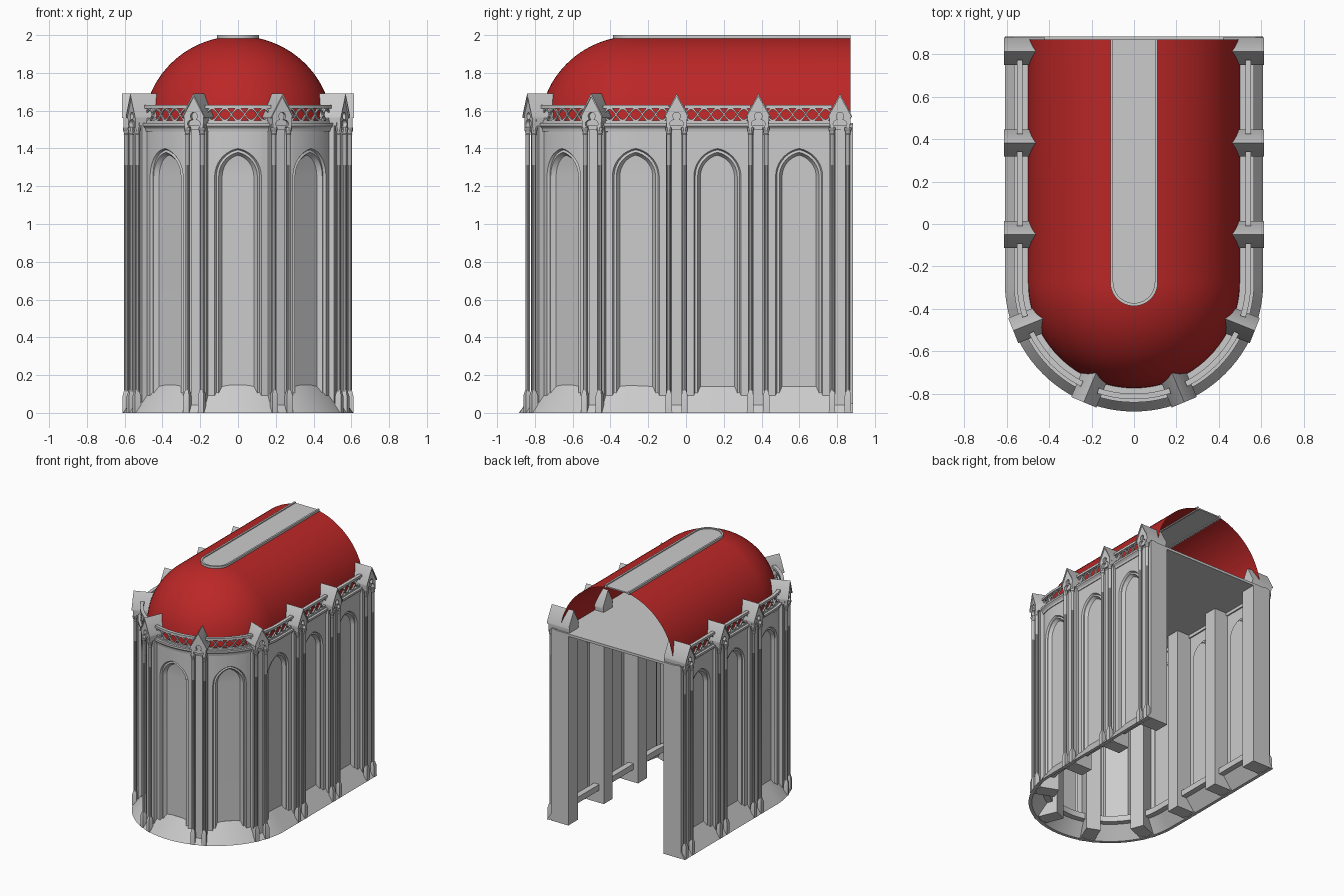
import bpy, bmesh, math
from math import sin, cos, pi, radians

if "Cube" in bpy.data.objects:
    bpy.data.objects.remove(bpy.data.objects["Cube"])

YC, R0 = -0.275, 0.545          # apse centre, wall radius
H = R0 * pi / 2                 # wall length of a quarter turn
BAY, END = 0.4325, R0 * pi / 2 + 1.16


def at(s, r, z):
    """Map distance along the U-shaped wall, offset and height to a point."""
    if abs(s) <= H:
        a = s / R0
        return (r * sin(a), YC - r * cos(a), z)
    return (math.copysign(r, s), YC + abs(s) - H, z)


def make(name, verts, faces, mat=None, smooth=True):
    me = bpy.data.meshes.new(name)
    me.from_pydata(verts, [], faces)
    bm = bmesh.new()
    bm.from_mesh(me)
    bmesh.ops.remove_doubles(bm, verts=bm.verts, dist=1e-5)
    bmesh.ops.recalc_face_normals(bm, faces=bm.faces)
    bm.to_mesh(me)
    bm.free()
    ob = bpy.data.objects.new(name, me)
    bpy.context.collection.objects.link(ob)
    if mat:
        me.materials.append(mat)
    if smooth:
        bpy.ops.object.select_all(action='DESELECT')
        ob.select_set(True)
        bpy.context.view_layer.objects.active = ob
        bpy.ops.object.shade_smooth_by_angle(angle=radians(30))
    return ob


def sweep(prof, ss, closed=True):
    """Sweep a section (r, z), constant or a function of s, along the wall."""
    fn = prof if callable(prof) else (lambda s: prof)
    n = len(fn(ss[0]))
    V = [at(s, r, z) for s in ss for r, z in fn(s)]
    m = n if closed else n - 1
    F = [(i*n + j, i*n + (j+1) % n, (i+1)*n + (j+1) % n, (i+1)*n + j)
         for i in range(len(ss) - 1) for j in range(m)]
    if closed:
        F += [tuple(range(n)), tuple(range(len(V) - n, len(V)))]
    return V, F


def join(parts):
    V, F = [], []
    for v, f in parts:
        o = len(V)
        V += v
        F += [tuple(i + o for i in q) for q in f]
    return V, F


def steps(a, b, n):
    return [a + (b - a) * i / n for i in range(n + 1)]


def rect(r0, r1, z0, z1):
    return [(r0, z0), (r1, z0), (r1, z1), (r0, z1)]


def prism(poly, u0, u1):
    """Extrude a pier outline (v, z) outward from u0 to u1 (outward is -y)."""
    n = len(poly)
    V = [(v, -u, z) for u in (u0, u1) for v, z in poly]
    F = [(i, (i+1) % n, n + (i+1) % n, n + i) for i in range(n)]
    return V, F + [tuple(range(n)), tuple(range(n, 2*n))]


def lathe(v, u, prof, n, rot=0.0):
    """Turned part of a pier at local position v, u; profile is (radius, z)."""
    V = [(v + r*cos(rot + 2*pi*j/n), -u + r*sin(rot + 2*pi*j/n), z)
         for r, z in prof for j in range(n)]
    F = [(i*n + j, i*n + (j+1) % n, (i+1)*n + (j+1) % n, (i+1)*n + j)
         for i in range(len(prof) - 1) for j in range(n)]
    return V, F + [tuple(range(n)), tuple(range(len(V) - n, len(V)))]


def path(end_y):
    e = H + end_y - YC
    return [-e] + steps(-H, H, 48) + [e]


def plate(r, end_y, z0, z1):
    P = path(end_y)
    n = len(P)
    V = [at(s, r, z) for z in (z0, z1) for s in P]
    F = [(i, (i+1) % n, n + (i+1) % n, n + i) for i in range(n)]
    return V, F + [tuple(range(n)), tuple(range(n, 2*n))]


red = bpy.data.materials.new("dome_red")
red.diffuse_color = (0.5, 0.02, 0.02, 1)
red.use_nodes = True
red.node_tree.nodes["Principled BSDF"].inputs["Base Color"].default_value = red.diffuse_color

# sloping base, cornice and the flat ceiling under the dome
make("sloped_base", *sweep([(.61, 0), (.505, .147), (.46, .147), (.46, .10),
                            (.505, .10), (.585, 0)], path(.885)))
make("cornice", *sweep([(.53, 1.485), (.55, 1.49), (.553, 1.505), (.567, 1.52),
                        (.567, 1.535), (.53, 1.535)], path(.885)))
make("ceiling", *plate(.55, .885, 1.51, 1.53))

# dome with open back, and the raised ridge strip
a0, a1 = math.asin(.025 / .5), math.acos(.105 / .5)
make("dome", *sweep([(.5*cos(a), 1.505 + .49*sin(a)) for a in steps(a0, a1, 20)],
                    path(.87), closed=False), mat=red)
make("ridge_panel", *plate(.105, .87, 1.982, 1.992))
make("ridge_rim", *sweep(rect(.098, .112, 1.975, 2.0), path(.87)))


# wall bays with moulded pointed windows
def arch(off, r):
    w, h, spring = .125, .15, 1.25
    rad = (w*w + h*h) / (2*w)
    cx, q = w - rad, rad - off
    top = math.acos(-cx / q)
    half = [(w - off, .14 - (r - .51) * 1.4)]
    half += [(cx + q*cos(a), spring + q*sin(a)) for a in steps(0, top, 9)]
    return [(-x, z) for x, z in half] + [p for p in half[-2::-1]]


def wall_bay(c):
    rings = [arch(o, r) for o, r in
             ((0, R0), (.007, .532), (.02, .535), (.027, .522), (.035, .51))]
    rad = (R0, .532, .535, .522, .51)
    n = len(rings[0])
    V = [at(c + x, r, z) for ring, r in zip(rings, rad) for x, z in ring]
    F = [(k*n + i, k*n + i + 1, (k+1)*n + i + 1, (k+1)*n + i)
         for k in range(4) for i in range(n - 1)]
    o = 4 * n
    F += [(o + i, o + i + 1, o + n - 2 - i, o + n - 1 - i) for i in range(n//2 - 1)]
    F.append((o + n//2 - 1, o + n//2, o + n//2 + 1))
    o = len(V)
    V += [at(c + x, R0, 1.53) for x, z in rings[0]]
    F += [(i, i + 1, o + i + 1, o + i) for i in range(1, n - 2)]
    for sg, b in ((-1, 0), (1, n - 1)):
        o2 = len(V)
        V += [at(c + sg*BAY/2, R0, z) for z in (rings[0][0][1], 1.25, 1.53)]
        nb = b + 1 if b == 0 else b - 1
        F += [(b, nb, o2 + 1, o2), (nb, o + nb, o2 + 2, o2 + 1)]
    return V, F


# balustrade: two rails with interlaced tracery between
def balustrade(c):
    ss = steps(c - .175, c + .175, 60)
    parts = [sweep(rect(.53, .548, 1.53, 1.547), ss[::4]),
             sweep(rect(.526, .552, 1.612, 1.63), ss[::4])]
    for sg in (-1, 1):
        def wave(s, sg=sg):
            z = 1.58 + sg * .032 * cos((s - c) * pi / .07)
            return rect(.533, .545, z - .006, z + .006)
        parts.append(sweep(wave, ss))
    return join(parts)


for k in range(-4, 5):
    make("window_bay", *wall_bay(k * BAY))
    make("balustrade", *balustrade(k * BAY))


# one pier: body, gabled top, trefoil front, corner shafts
def arc(cx, cz, r, d0, d1):
    return [(cx + r*cos(radians(d)), cz + r*sin(radians(d))) for d in steps(d0, d1, 7)]


def box_poly(w, z0, z1):
    return [(-w, z0), (w, z0), (w, z1), (-w, z1)]


lobe = [(.036, 1.5)] + arc(.016, 1.53, .02, -50, 70) + [(.012, 1.552)]
trefoil = lobe + arc(0, 1.572, .02, -20, 200) + [(-v, z) for v, z in lobe[::-1]]
gable = [(-.058, 1.575), (0, 1.685), (.058, 1.575)]
parts = [prism(box_poly(.055, 0, 1.54), .42, .568),
         prism(box_poly(.026, 0, 1.5), .56, .58),
         prism([(-.055, 1.52)] + gable + [(.055, 1.52)], .42, .585),
         prism([(.052, 1.5)] + trefoil + [(-.052, 1.5)] + gable, .58, .606)]
for sg in (-1, 1):
    parts.append(prism([(0, 1.69), (sg*.064, 1.572), (sg*.064, 1.56), (0, 1.675)],
                       .42, .614))
    parts.append(lathe(sg*.042, .592, [(.012, .05), (.012, 1.47), (.015, 1.475),
                       (.012, 1.48), (.019, 1.5), (.019, 1.51)], 10))
    parts.append(lathe(sg*.042, .594, [(.024, 0), (.024, .09), (.013, .12)], 4, pi/4))
pier = make("pier", *join(parts))

# piers round the apse and down both sides
for k in range(5):
    for sg in (-1, 1):
        s = (k + .5) * BAY
        ob = bpy.data.objects.new("pier", pier.data)
        bpy.context.collection.objects.link(ob)
        ob.rotation_euler.z = sg * min(s, H) / R0
        ob.location.y = YC + max(s - H, 0)
bpy.data.objects.remove(pier)

# closing strips at the open back
for sg in (-1, 1):
    V, F = prism([(sg*.42, 0), (sg*.575, 0), (sg*.575, 1.53), (sg*.42, 1.53)],
                 -.82, -.885)
    make("back_end_pier", V, F, smooth=False)
